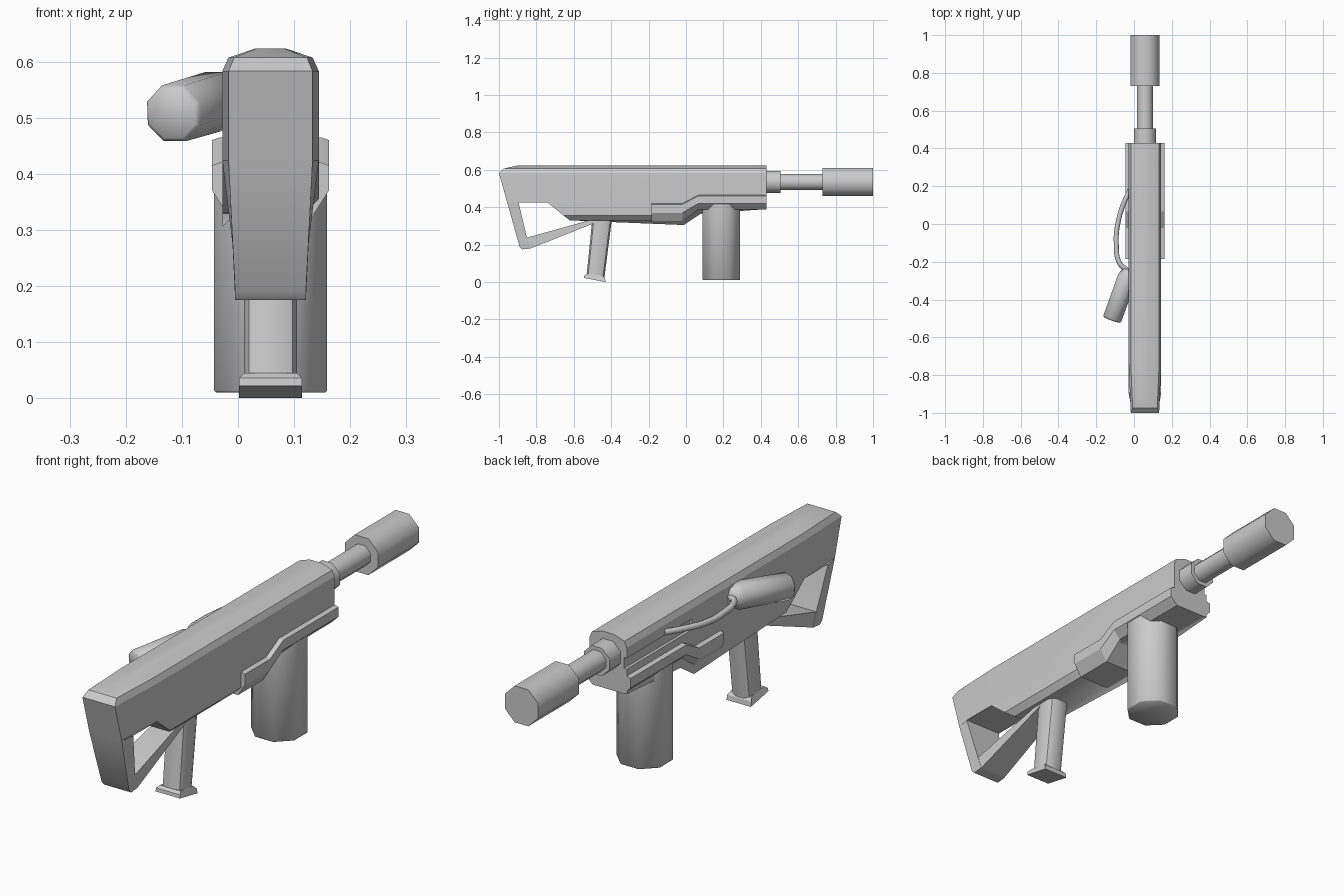
import bpy, bmesh
from math import cos, sin, pi, radians
from mathutils import Vector

if "Cube" in bpy.data.objects:
    bpy.data.objects.remove(bpy.data.objects["Cube"])

CX = 0.058  # centre plane of the main body


def finish(name, bm, angle=35):
    bmesh.ops.recalc_face_normals(bm, faces=bm.faces)
    me = bpy.data.meshes.new(name)
    bm.to_mesh(me)
    bm.free()
    ob = bpy.data.objects.new(name, me)
    bpy.context.collection.objects.link(ob)
    bpy.ops.object.select_all(action='DESELECT')
    ob.select_set(True)
    bpy.context.view_layer.objects.active = ob
    bpy.ops.object.shade_smooth_by_angle(angle=radians(angle))
    return ob


def loft(name, rings, angle=35):
    """Skin a list of equal-length rings of points and cap both ends."""
    bm = bmesh.new()
    vs = [[bm.verts.new(p) for p in r] for r in rings]
    n = len(vs[0])
    for a, b in zip(vs, vs[1:]):
        for i in range(n):
            j = (i + 1) % n
            bm.faces.new((a[i], a[j], b[j], b[i]))
    bm.faces.new(vs[0])
    bm.faces.new(vs[-1])
    return finish(name, bm, angle)


def lathe(name, start, direction, steps, n=8):
    """Flat-aligned n-gon tube along a direction; steps are (distance, radius)."""
    d = Vector(direction).normalized()
    q = d.to_track_quat('Z', 'Y')
    k = 1 / cos(pi / n)
    rings = []
    for t, r in steps:
        rings.append([Vector(start) + d * t + q @ Vector(
            (r * k * cos((2 * i + 1) * pi / n), r * k * sin((2 * i + 1) * pi / n), 0))
            for i in range(n)])
    return loft(name, rings, 50)


def prism(profile):
    """Extrude a side (y, z) profile across x from -1 to 1; widths are set later."""
    bm = bmesh.new()
    a, b = ([bm.verts.new((s, y, z)) for y, z in profile] for s in (-1, 1))
    bm.faces.new(a)
    bm.faces.new(b)
    for i in range(len(a)):
        j = (i + 1) % len(a)
        bm.faces.new((a[i], a[j], b[j], b[i]))
    return bm


def set_width(bm, half):
    for v in bm.verts:
        v.co.x = CX + v.co.x * half(v.co.y, v.co.z)


def bevel(bm, test, offset, segments=1):
    """Bevel lengthwise edges whose two end points pass the test."""
    es = [e for e in bm.edges
          if all(test(v.co) for v in e.verts)
          and abs(e.verts[0].co.x - e.verts[1].co.x) < 0.02]
    bmesh.ops.bevel(bm, geom=es, offset=offset, segments=segments,
                    profile=0.5, affect='EDGES')


# receiver and rear bar of the open stock
bm = prism([(.43, .583), (.43, .39), (.07, .39), (-.02, .33), (-.62, .33),
            (-.66, .36), (-.74, .425), (-.895, .425), (-.85, .235), (-.83, .18),
            (-.875, .175), (-.89, .19), (-1, .583)])
for co, no in (((0, 0, .425), (0, 0, 1)), ((0, -.74, 0), (0, 1, 0))):
    bmesh.ops.bisect_plane(bm, geom=bm.verts[:] + bm.edges[:] + bm.faces[:],
                           plane_co=co, plane_no=no)
set_width(bm, lambda y, z: .063 if y < -.75 and z < .3 else .075 if y < -.94 else .086)
bevel(bm, lambda c: c.y > -.63 and c.z < .395, .025)
receiver = finish("receiver", bm)

# shallow slot along the left side of the receiver
bpy.ops.mesh.primitive_cube_add(size=1, location=(-.03, .225, .517))
cutter = bpy.context.object
cutter.scale = (.028, .45, .045)
bpy.context.view_layer.objects.active = receiver
mod = receiver.modifiers.new("slot", 'BOOLEAN')
mod.operation = 'DIFFERENCE'
mod.object = cutter
mod.solver = 'EXACT'
bpy.ops.object.modifier_apply(modifier="slot")
bpy.data.objects.remove(cutter)

# chamfered top cover, rounded off over the butt
rings = []
for z, half, rear_half, rear in ((.583, .086, .075, -1), (.607, .075, .065, -.975),
                                 (.623, .028, .026, -.9)):
    rings.append([(CX - half, .43, z), (CX + half, .43, z), (CX + half, -.74, z),
                  (CX + rear_half, rear, z), (CX - rear_half, rear, z), (CX - half, -.74, z)])
loft("top_cover", rings, 30)

# diagonal lower strut of the stock
bm = prism([(-.852, .237), (-.83, .18), (-.44, .335), (-.5, .335)])
set_width(bm, lambda y, z: .062 if y < -.7 else .045)
finish("stock_strut", bm)

# stepped handguard wrapping the underside
rings = []
for y, top, mid, low in ((-.185, .42, .37, .32), (-.02, .42, .37, .32),
                         (.065, .465, .42, .388), (.43, .465, .42, .388)):
    half = [(.09, top), (.104, top - .005), (.104, mid), (.072, low)]
    rings.append([(CX + x, y, z) for x, z in half] +
                 [(CX - x, y, z) for x, z in reversed(half)])
loft("handguard", rings, 20)

# barrel group
for name, y, length, r in (("barrel_collar", .42, .085, .058),
                           ("barrel", .48, .27, .042),
                           ("muzzle_can", .73, .27, .076)):
    lathe(name, (CX, y, .535), (0, 1, 0), [(0, r), (length, r)])

# drum magazine
lathe("magazine", (CX, .189, .01), (0, 0, 1), [(0, .097), (.004, .101), (.41, .101)])

# pistol grip with rounded edges and a flared base plate
bm = prism([(-.5, .345), (-.395, .345), (-.437, .018), (-.532, .03)])
set_width(bm, lambda y, z: .047)
es = [e for e in bm.edges if abs(e.verts[0].co.z - e.verts[1].co.z) > .2]
bmesh.ops.bevel(bm, geom=es, offset=.028, segments=2, profile=.5, affect='EDGES')
finish("pistol_grip", bm)

bm = prism([(-.545, .022), (-.43, 0), (-.433, .02), (-.445, .034), (-.53, .045), (-.543, .036)])
set_width(bm, lambda y, z: .047 if z > .04 or (y > -.5 and z > .03) else .056)
finish("grip_base", bm, 20)

# side canister, tapering to a neck
start, end = Vector((-.117, -.507, .507)), Vector((-.022, -.245, .535))
axis = end - start
lathe("side_canister", start, axis,
      [(0, .043), (.008, .05), (.24, .051), (.275, .036), (.285, .02)])

# hose from the canister neck to the receiver side
cu = bpy.data.curves.new("hose", 'CURVE')
cu.dimensions = '3D'
cu.bevel_depth = .013
cu.bevel_resolution = 2
cu.resolution_u = 6
cu.use_fill_caps = True
path = [(-.035, -.245, .538), (-.075, -.21, .542), (-.094, -.1, .538),
        (-.086, 0, .538), (-.058, .1, .545), (-.022, .18, .55)]
sp = cu.splines.new('BEZIER')
sp.bezier_points.add(len(path) - 1)
for p, co in zip(sp.bezier_points, path):
    p.co = co
    p.handle_left_type = p.handle_right_type = 'AUTO'
bpy.context.collection.objects.link(bpy.data.objects.new("hose", cu))
